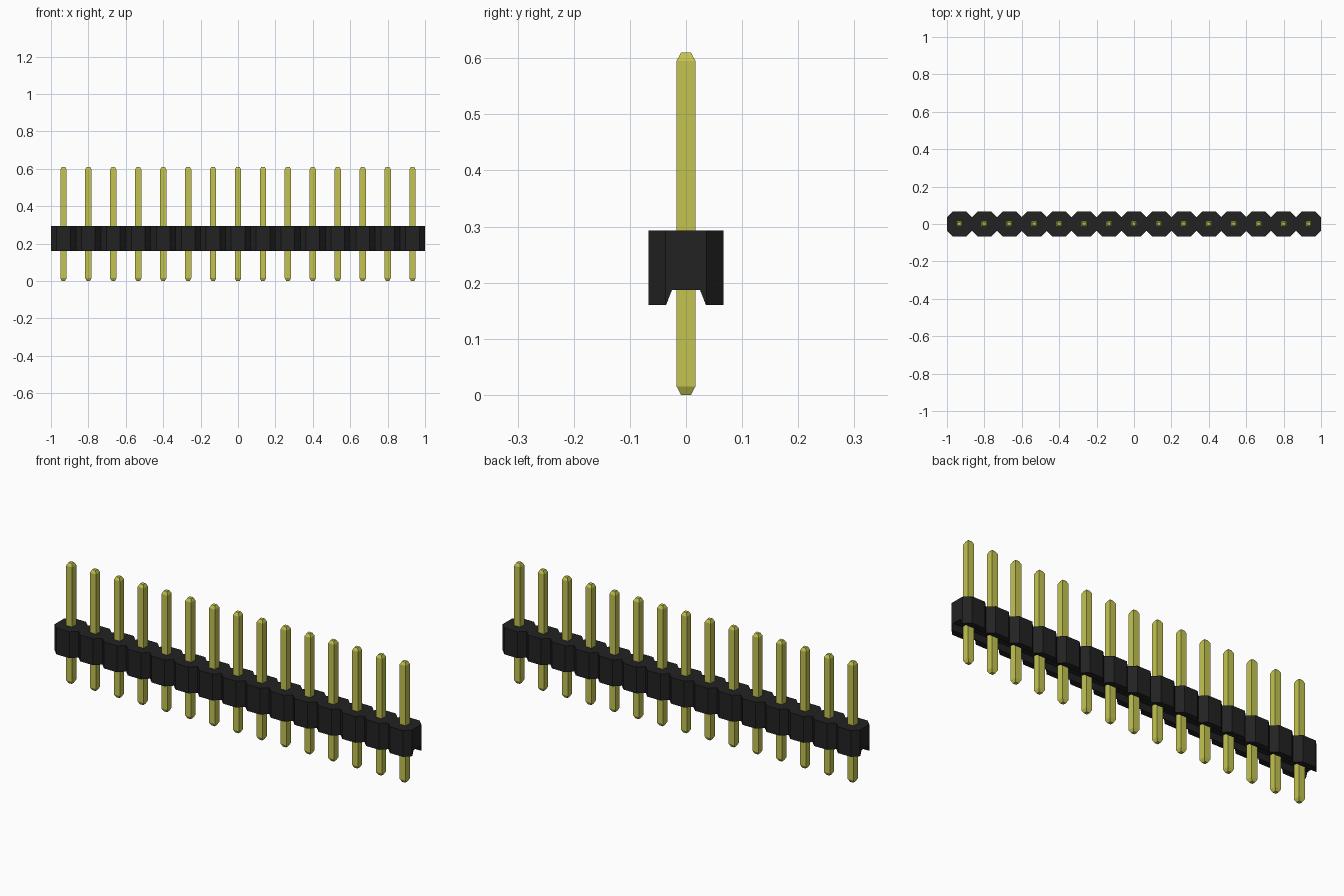
import bpy, bmesh

cube = bpy.data.objects.get("Cube")
if cube:
    bpy.data.objects.remove(cube, do_unlink=True)

COUNT = 15
PITCH = 2.0 / COUNT


def make_material(name, rgb):
    mat = bpy.data.materials.new(name)
    mat.use_nodes = True
    mat.diffuse_color = (*rgb, 1)
    bsdf = mat.node_tree.nodes["Principled BSDF"]
    bsdf.inputs["Base Color"].default_value = (*rgb, 1)
    return mat


def loft(name, sections, mat):
    """Skin a row of matching closed sections, capping both ends."""
    bm = bmesh.new()
    rings = [[bm.verts.new(p) for p in s] for s in sections]
    for a, b in zip(rings, rings[1:]):
        n = len(a)
        for i in range(n):
            j = (i + 1) % n
            bm.faces.new((a[i], a[j], b[j], b[i]))
    bm.faces.new(rings[0])
    bm.faces.new(rings[-1])
    bmesh.ops.recalc_face_normals(bm, faces=bm.faces)
    mesh = bpy.data.meshes.new(name)
    bm.to_mesh(mesh)
    bm.free()
    mesh.materials.append(mat)
    obj = bpy.data.objects.new(name, mesh)
    bpy.context.collection.objects.link(obj)
    return obj


black = make_material("black plastic", (0.016, 0.016, 0.016))
gold = make_material("yellow metal", (0.55, 0.55, 0.083))

# Housing: channel-shaped section whose width swells into an octagon per pin
BOTTOM, ROOF, TOP = 0.16, 0.187, 0.293
NARROW, WIDE = 0.0365, PITCH / 2


def housing_section(x, w):
    half = [(w, TOP), (w, BOTTOM), (0.0355, BOTTOM), (0.025, ROOF)]
    outline = half + [(-y, z) for y, z in reversed(half)]
    return [(x, y, z) for y, z in outline]


stations = [housing_section(-1, NARROW)]
for i in range(COUNT):
    cx = -1 + PITCH * (i + 0.5)
    stations += [housing_section(cx - 0.0365, WIDE),
                 housing_section(cx + 0.0365, WIDE),
                 housing_section(cx + PITCH / 2, NARROW)]
loft("housing", stations, black)

# Pins: square bars with tapered tips, sharing one mesh
HALF, TIP, TAPER, HEIGHT = 0.0168, 0.009, 0.015, 0.61
profile = [(0, TIP), (TAPER, HALF), (HEIGHT - TAPER, HALF), (HEIGHT, TIP)]
corners = [(-1, -1), (1, -1), (1, 1), (-1, 1)]
pin = loft("pin_1", [[(a * r, b * r, z) for a, b in corners] for z, r in profile], gold)
pin.location.x = -1 + PITCH / 2
for i in range(1, COUNT):
    copy = bpy.data.objects.new(f"pin_{i + 1}", pin.data)
    copy.location.x = -1 + PITCH * (i + 0.5)
    bpy.context.collection.objects.link(copy)
